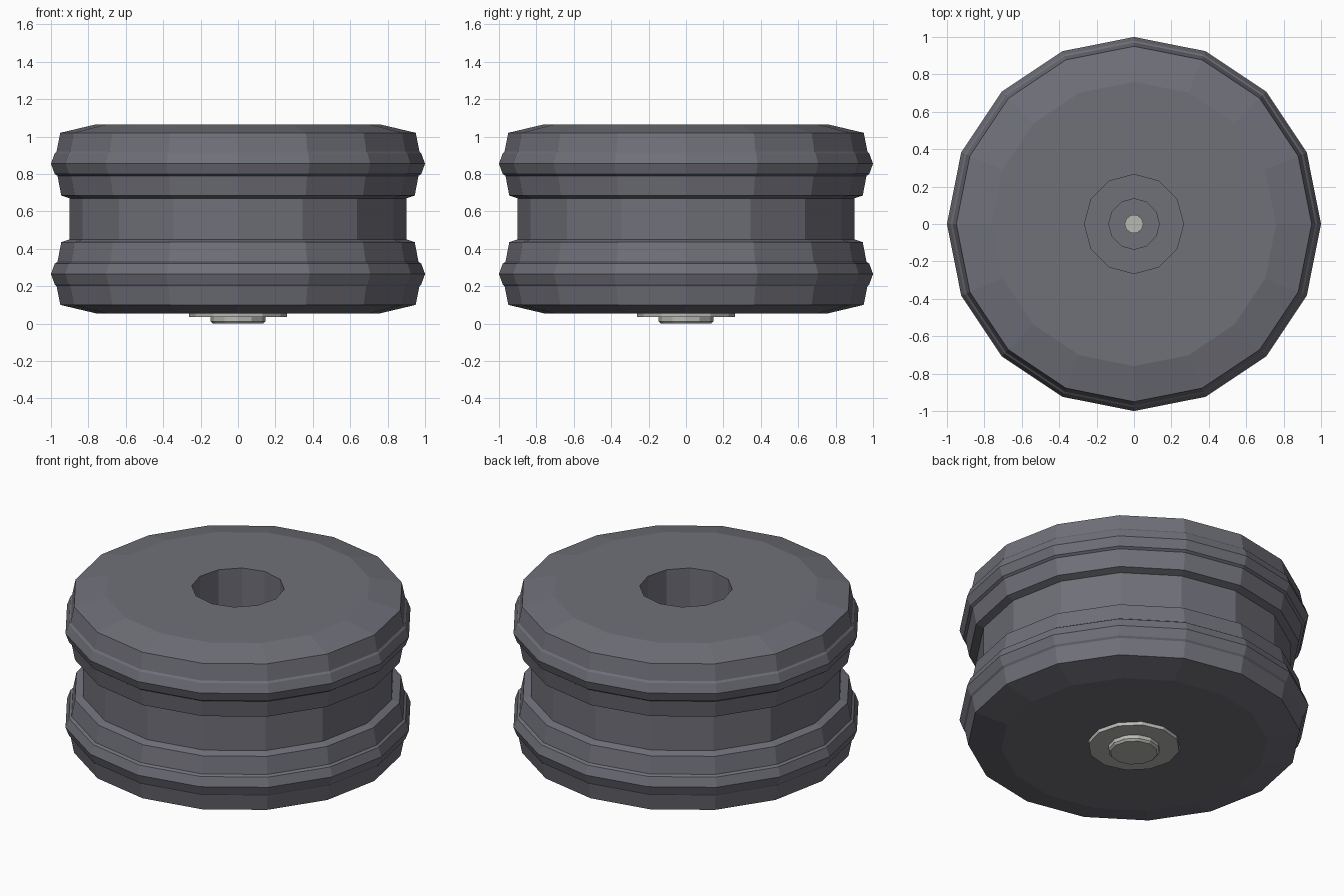
import bpy, bmesh
from math import cos, sin, pi

if "Cube" in bpy.data.objects:
    bpy.data.objects.remove(bpy.data.objects["Cube"])


def material(name, rgb):
    m = bpy.data.materials.new(name)
    m.diffuse_color = (*rgb, 1)
    m.use_nodes = True
    m.node_tree.nodes["Principled BSDF"].inputs["Base Color"].default_value = m.diffuse_color
    return m


def lathe(name, profile, sides, mat):
    """Spin an (r, z) profile round z; r = 0 closes to a point."""
    bm = bmesh.new()
    rings = []
    for r, z in profile:
        n = 1 if r == 0 else sides
        rings.append([bm.verts.new((r * cos(2 * pi * i / sides), r * sin(2 * pi * i / sides), z))
                      for i in range(n)])
    for a, b in zip(rings, rings[1:]):
        for i in range(sides):
            j = (i + 1) % sides
            corners = [a[i % len(a)], a[j % len(a)], b[j % len(b)], b[i % len(b)]]
            face = list(dict.fromkeys(corners))
            if len(face) > 2:
                bm.faces.new(face)
    return finish(name, bm, mat)


def finish(name, bm, mat):
    mesh = bpy.data.meshes.new(name)
    bm.to_mesh(mesh)
    bm.free()
    mesh.materials.append(mat)
    obj = bpy.data.objects.new(name, mesh)
    bpy.context.collection.objects.link(obj)
    return obj


def hub_face(name, z, up, mat):
    """Flat wheel side: 16-sided outer edge, 12-sided central hole."""
    bm = bmesh.new()
    edges = []
    for r, n in ((0.76, 16), (0.265, 12)):
        vs = [bm.verts.new((r * cos(2 * pi * i / n), r * sin(2 * pi * i / n), z)) for i in range(n)]
        edges += [bm.edges.new((vs[i], vs[(i + 1) % n])) for i in range(n)]
    bmesh.ops.triangle_fill(bm, edges=edges, use_beauty=True, normal=(0, 0, up))
    bm.normal_update()
    flip = [f for f in bm.faces if f.normal.z * up < 0]
    bmesh.ops.reverse_faces(bm, faces=flip)
    return finish(name, bm, mat)


dark = material("dark_grey", (0.16, 0.16, 0.19))
light = material("light_grey", (0.48, 0.48, 0.45))

# Ribbed double rim with a recessed waist, mirrored about mid height
BOTTOM, TOP = 0.055, 1.065
half = [(0.76, BOTTOM), (0.95, 0.10), (0.97, 0.20), (0.98, 0.21), (1.0, 0.265),
        (0.98, 0.32), (0.965, 0.33), (0.945, 0.435), (0.90, 0.45)]
full = half + [(r, BOTTOM + TOP - z) for r, z in reversed(half)]
lathe("wheel_rim", full, 16, dark)

# Upper side with its hole
hub_face("upper_side", TOP, 1, dark)
hub_face("lower_side", BOTTOM, -1, dark)

# Stepped bore seen from the top
lathe("stepped_bore", [(0.265, TOP), (0.265, 0.42), (0.135, 0.42),
                       (0.135, 0.30), (0, 0.30)][::-1], 12, dark)

# Thin axle tip at the bottom of the bore
lathe("axle_tip", [(0.05, 0.30), (0.05, 0.40), (0, 0.40)], 10, light)

# Flange and boss below the wheel
lathe("lower_boss", [(0, 0), (0.135, 0), (0.147, 0.012), (0.147, 0.035), (0.262, 0.035),
                     (0.262, 0.07), (0, 0.07)], 12, light)
